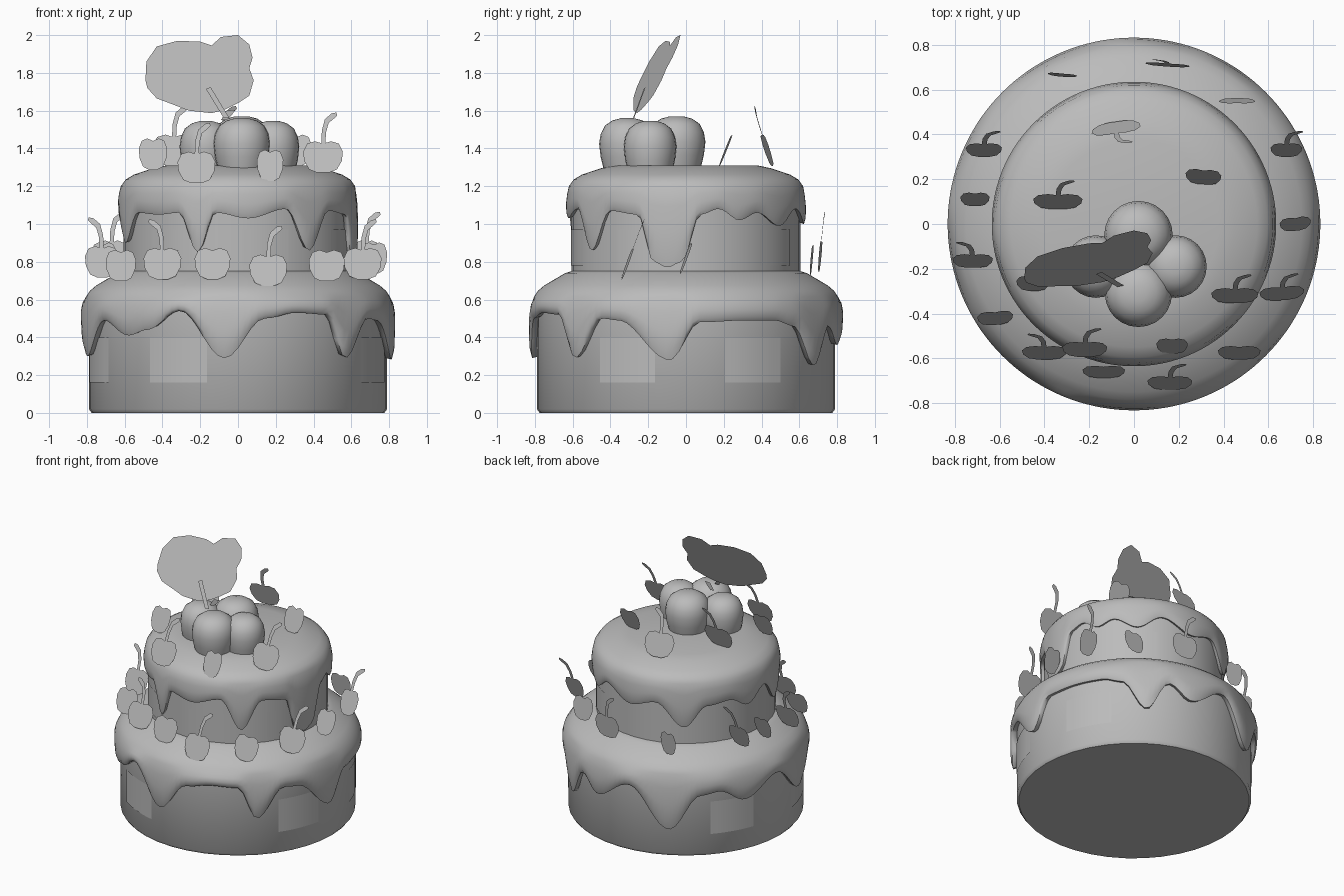
import bpy, math
from math import sin, cos, radians, pi

if "Cube" in bpy.data.objects:
    bpy.data.objects.remove(bpy.data.objects["Cube"])

grey = bpy.data.materials.new("light_grey")
grey.diffuse_color = (0.5, 0.5, 0.5, 1)
grey.use_nodes = True
grey.node_tree.nodes["Principled BSDF"].inputs["Base Color"].default_value = grey.diffuse_color


def make(name, verts, faces, smooth=None):
    me = bpy.data.meshes.new(name)
    me.from_pydata(verts, [], faces)
    me.materials.append(grey)
    ob = bpy.data.objects.new(name, me)
    bpy.context.collection.objects.link(ob)
    if smooth:
        bpy.ops.object.select_all(action='DESELECT')
        ob.select_set(True)
        bpy.context.view_layer.objects.active = ob
        bpy.ops.object.shade_smooth_by_angle(angle=radians(smooth))
    return ob


def lathe(name, profile, n, centre=(0, 0), smooth=40):
    """Revolve profile(angle) -> [(r, z)]; angle 0 is front, 90 is right."""
    verts, faces = [], []
    for i in range(n):
        a = 2 * pi * i / n
        pts = profile(math.degrees(a))
        verts += [(centre[0] + r * sin(a), centre[1] - r * cos(a), z) for r, z in pts]
    m = len(pts)
    for i in range(n):
        j = (i + 1) % n
        faces += [(i * m + k, j * m + k, j * m + k + 1, i * m + k + 1) for k in range(m - 1)]
    faces.append([i * m + m - 1 for i in range(n)])
    if pts[0][0] > 0.3:
        faces.append([i * m for i in reversed(range(n))])
    return make(name, verts, faces, smooth)


def drip_height(keys, a):
    """Smoothly interpolated lower edge of the icing."""
    ks = keys + [(keys[0][0] + 360, keys[0][1])]
    if a < ks[0][0]:
        a += 360
    if a > ks[-1][0]:
        a -= 360
    for (a0, z0), (a1, z1) in zip(ks, ks[1:]):
        if a0 <= a <= a1:
            t = (1 - cos(pi * (a - a0) / (a1 - a0))) / 2
            return z0 + (z1 - z0) * t


def icing(name, keys, top, wall, bulge):
    """Icing coat: fixed upper profile, then a bulging skirt down to the drips."""
    def profile(a):
        e = drip_height(keys, a)
        r, z = top[0]
        skirt = [(wall - 0.01, e + 0.01), (wall + bulge * 0.65, e)]
        for t, b in ((0.85, 0.95), (0.55, 1.0), (0.25, 0.8)):
            skirt.append((wall + bulge * b, z + (e - z) * t))
        return skirt + top
    return lathe(name, profile, 144, smooth=60)


# Cake tiers
lathe("lower_tier", lambda a: [(0.775, 0), (0.79, 0.02), (0.79, 0.6), (0.6, 0.6)], 40)
lathe("upper_tier", lambda a: [(0.605, 0.7), (0.605, 1.2), (0.4, 1.2)], 40)

# Icing with drips
lower_drips = [(-22, .54), (-5, .29), (10, .5), (22, .53), (35, .52), (44, .29), (57, .5),
               (64, .49), (84, .28), (95, .48), (113, .49), (125, .49), (134, .46), (146, .25),
               (157, .46), (168, .36), (187, .5), (207, .21), (222, .46), (231, .48),
               (244, .39), (263, .51), (283, .3), (300, .49), (315, .41), (324, .44)]
upper_drips = [(-30, 1.06), (-20, .85), (-11, 1.06), (5, 1.03), (24, 1.08), (37, .86),
               (50, 1.07), (66, 1.05), (74, .8), (81, .77), (88, .8), (97, 1.05), (106, 1.08),
               (117, 1.02), (127, 1.06), (142, .99), (158, 1.08), (178, 1.0), (196, 1.05),
               (214, .88), (228, 1.03), (243, 1.05), (257, .98), (272, 1.07), (288, .9),
               (302, 1.06), (318, 1.05)]
icing("lower_icing", lower_drips, [(.805, .615), (.785, .645), (.75, .675), (.64, .74), (.6, .752)], .79, .042)
icing("upper_icing", upper_drips, [(.62, 1.2), (.595, 1.235), (.55, 1.262), (.45, 1.295), (.38, 1.31)], .605, .03)


# Thin panels on the tier walls
def panel(name, r, a0, a1, z0, z1, n=6):
    verts = []
    for i in range(n + 1):
        a = radians(a0 + (a1 - a0) * i / n)
        verts += [(r * sin(a), -r * cos(a), z) for z in (z0, z1)]
    make(name, verts, [(2 * i, 2 * i + 2, 2 * i + 3, 2 * i + 1) for i in range(n)], 40)


for i, (a0, a1) in enumerate([(-36, -12), (-82, -60), (55, 78), (105, 129), (227, 250)]):
    panel(f"lower_panel_{i}", 0.793, a0, a1, 0.16, 0.4)
for i, (a0, a1) in enumerate([(2, 26), (-48, -24), (54, 74), (130, 155)]):
    panel(f"upper_panel_{i}", 0.608, a0, a1, 0.78, 0.97)

# Round fruits on top
dome = [(.125, 1.29), (.142, 1.36), (.15, 1.43), (.142, 1.48), (.12, 1.525), (.08, 1.553), (.035, 1.565)]
for i, (x, y, s, dz) in enumerate([(.02, -.05, 1.02, 0.005), (.185, -.19, .93, -.02),
                                   (.02, -.31, 1.0, -.005), (-.17, -.19, .93, -.02)]):
    lathe(f"fruit_{i}", lambda a: [(r * s, z + dz) for r, z in dome], 24, (x, y), 60)


# Flat cherries: outline body with an optional hooked stem, tilted back
def plate(name, outline, x, y, z, tilt, yaw=0):
    t, w = radians(tilt), radians(yaw)
    verts = []
    for u, v in outline:
        yy = v * math.tan(t)
        verts.append((x + u * cos(w), y + yy + u * sin(w), z + v))
    return make(name, verts, [list(range(len(verts)))])


BODY = [(0, .84), (.4, 1), (.8, .85), (1, .35), (.95, -.25), (.7, -.8), (.3, -1),
        (-.3, -1), (-.7, -.8), (-.95, -.25), (-1, .35), (-.8, .85), (-.4, 1)]
STEM = [(-.01, .06), (.012, .06), (.016, .13), (.03, .18), (.06, .205), (.075, .22),
        (.07, .235), (.045, .23), (.01, .2), (-.006, .14)]


# x, y, z, width, stem side (0 = none), tilt, yaw
cherries = [(-.67, .33, .83, .16, 1, 20, 0), (-.71, .11, .82, .13, 0, 20, 0),
            (-.72, -.165, .80, .18, -1, 20, 0), (-.62, -.42, .78, .16, 0, 20, 4),
            (-.40, -.575, .79, .20, -1, 20, 0), (-.135, -.66, .79, .19, 0, 18, 0),
            (.16, -.71, .755, .20, 1, 20, 0), (.47, -.575, .78, .19, 0, 20, 0),
            (.66, -.31, .79, .20, 1, 20, 4), (.72, 0, .82, .14, 0, 20, 6),
            (.68, .33, .83, .14, 1, 20, 0), (.46, .55, .82, .16, 0, -8, 0),
            (.15, .71, .83, .20, -1, 5, -4), (-.32, .665, .81, .13, 0, 5, -5),
            (-.22, -.56, 1.30, .20, 1, 22, 0), (.17, -.545, 1.31, .14, 0, 22, 0),
            (.45, -.32, 1.355, .21, 1, 22, 0), (-.45, -.265, 1.37, .15, 0, 22, 0),
            (-.34, .10, 1.39, .22, 1, 22, 0), (-.08, .43, 1.39, .22, 1, -18, 8),
            (.31, .21, 1.39, .16, 0, 22, -4)]
for i, (x, y, z, w, side, tilt, yaw) in enumerate(cherries):
    plate(f"cherry_{i}", [(u * w / 2, v * .083) for u, v in BODY], x, y, z, tilt, yaw)
    if side:
        plate(f"cherry_stem_{i}", [(u * side, v) for u, v in STEM], x, y, z, tilt, yaw)

# Large leaf standing on the fruits, with its stalk
leaf = [(-.49, 1.76), (-.485, 1.86), (-.43, 1.94), (-.32, 1.97), (-.2, 1.965), (-.14, 1.945),
        (-.09, 1.99), (0, 2.0), (.06, 1.95), (.077, 1.88), (.06, 1.825), (.083, 1.76),
        (.06, 1.68), (0, 1.64), (-.07, 1.605), (-.14, 1.587), (-.26, 1.6), (-.35, 1.635),
        (-.43, 1.665), (-.48, 1.72)]
make("leaf", [(x, -1.009 + .2 * x + .49 * z, z) for x, z in leaf], [list(range(len(leaf)))])
stalk = [(-.17, 1.715), (-.145, 1.725), (-.045, 1.56), (-.075, 1.56)]
make("leaf_stalk", [(x, -1.03 + .2 * x + .49 * z, z) for x, z in stalk], [(0, 1, 2, 3)])

# Small curled stem lying between the fruits
curl = [(-.09, 1.55), (-.06, 1.6), (-.015, 1.605), (-.03, 1.58), (-.06, 1.55)]
make("curled_stem", [(x, -.2, z) for x, z in curl], [list(range(5))])
